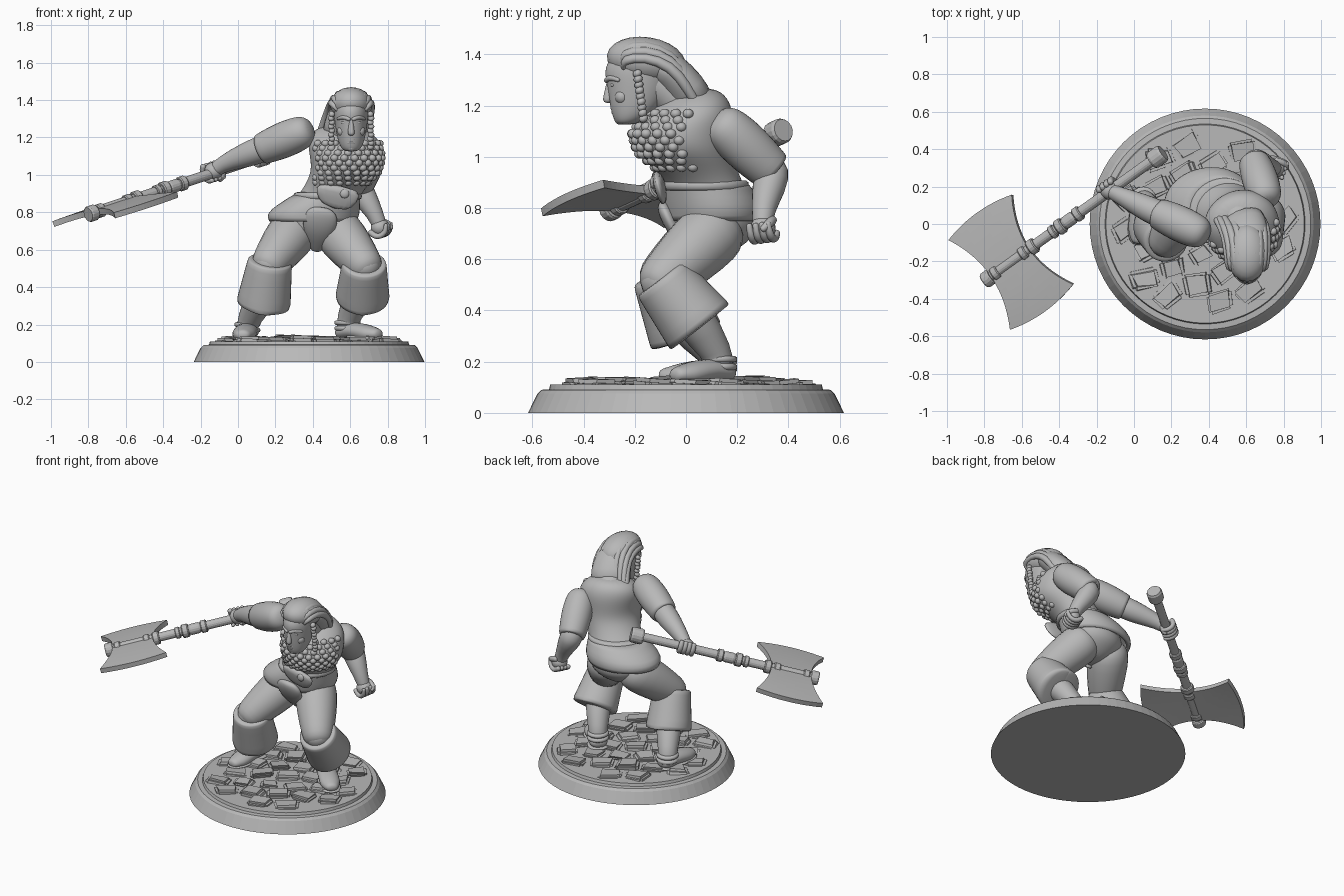
import bpy, bmesh, math, random
from mathutils import Vector, Matrix

random.seed(4)
if "Cube" in bpy.data.objects:
    bpy.data.objects.remove(bpy.data.objects["Cube"])

grey = bpy.data.materials.new("stone grey")
grey.use_nodes = True
grey.diffuse_color = (0.48, 0.48, 0.48, 1)
grey.node_tree.nodes["Principled BSDF"].inputs["Base Color"].default_value = (0.48, 0.48, 0.48, 1)


def finish(name, bm, smooth=True, sub=0):
    bmesh.ops.recalc_face_normals(bm, faces=bm.faces)
    me = bpy.data.meshes.new(name)
    bm.to_mesh(me)
    bm.free()
    me.materials.append(grey)
    for p in me.polygons:
        p.use_smooth = smooth
    ob = bpy.data.objects.new(name, me)
    bpy.context.collection.objects.link(ob)
    if sub:
        mod = ob.modifiers.new("smooth", 'SUBSURF')
        mod.levels = mod.render_levels = sub
    return ob


def loft(name, rings, n=16, sub=1, smooth=True, caps=True):
    """Skin rings given as (centre, half axis u, half axis v)."""
    bm = bmesh.new()
    loops = []
    for c, u, v in rings:
        angles = [2 * math.pi * i / n for i in range(n)]
        loops.append([bm.verts.new(Vector(c) + math.cos(a) * u + math.sin(a) * v) for a in angles])
    for a, b in zip(loops, loops[1:]):
        for i in range(n):
            bm.faces.new((a[i], a[(i + 1) % n], b[(i + 1) % n], b[i]))
    if caps:
        bm.faces.new(loops[0])
        bm.faces.new(loops[-1])
    return finish(name, bm, smooth, sub)


def tube(name, pts, radii, flat=1.0, rounded=True, n=12, sub=1, smooth=True):
    """Tapered limb along a path; flat squashes its second axis."""
    pts = [Vector(p) for p in pts]
    span = (pts[-1] - pts[0]).normalized()
    up = Vector((0, 1, 0)) if abs(span.z) > 0.75 else Vector((0, 0, 1))
    rings = []
    for i, (p, r) in enumerate(zip(pts, radii)):
        t = (pts[min(i + 1, len(pts) - 1)] - pts[max(i - 1, 0)]).normalized()
        u = t.cross(up).normalized()
        v = u.cross(t) * flat
        end = -1 if i == 0 else 1
        tip = [(p + t * r * s * end, u * r * w, v * r * w) for s, w in ((0.45, 0.85), (0.75, 0.45))]
        if rounded and i == 0:
            rings += tip[::-1]
        rings.append((p, u * r, v * r))
        if rounded and i == len(pts) - 1:
            rings += tip
    return loft(name, rings, n, sub, smooth)


def ball(name, c, size, tilt=0.0):
    bm = bmesh.new()
    m = Matrix.Translation(c) @ Matrix.Rotation(tilt, 4, 'X') @ Matrix.Diagonal((*size, 1))
    bmesh.ops.create_uvsphere(bm, u_segments=20, v_segments=12, radius=1, matrix=m)
    return finish(name, bm)


def stack(rows, yaw=0.0):
    """Horizontal rings from rows of (x, y, z, rx, ry)."""
    c, s = math.cos(yaw), math.sin(yaw)
    return [((x, y, z), Vector((c, s, 0)) * a, Vector((-s, c, 0)) * b) for x, y, z, a, b in rows]


# Round plinth
MID = 0.38
loft("plinth", stack([(MID, 0, z, r, r) for z, r in
     ((0, 0.617), (0.075, 0.58), (0.09, 0.565), (0.092, 0.535), (0.11, 0.53))]), 64, 0, False)

# Cobblestones in rough rotated rows
turn = Matrix.Rotation(0.4, 4, 'Z')
for i in range(-4, 5):
    for j in range(-4, 5):
        p = turn @ Vector((i * 0.165 + (j % 2) * 0.08, j * 0.14, 0))
        if p.length > 0.455:
            continue
        bm = bmesh.new()
        spin = Matrix.Rotation(0.4 + random.uniform(-0.35, 0.35), 4, 'Z')
        lean = Matrix.Rotation(random.uniform(-0.08, 0.08), 4, 'X')
        at = Matrix.Translation((p.x + MID, p.y, 0.106 + random.uniform(0, 0.012)))
        bmesh.ops.create_cube(bm, size=1, matrix=at @ spin @ lean @ Matrix.Diagonal((0.135, 0.11, 0.045, 1)))
        for v in bm.verts:
            v.co += Vector((random.uniform(-1, 1), random.uniform(-1, 1), random.uniform(-0.4, 0.4))) * 0.018
        bmesh.ops.bevel(bm, geom=bm.edges[:], offset=0.015, segments=2, affect='EDGES')
        finish("cobblestone", bm, False)

# Torso: hips, waist, twisted rib cage
torso_rows = [(0.42, 0.09, 0.61, 0.06, 0.06), (0.42, 0.10, 0.65, 0.13, 0.12), (0.42, 0.12, 0.71, 0.19, 0.17),
              (0.43, 0.11, 0.80, 0.20, 0.17), (0.48, 0.08, 0.88, 0.17, 0.15), (0.53, 0.04, 0.95, 0.17, 0.16),
              (0.58, -0.01, 1.02, 0.19, 0.195), (0.585, -0.02, 1.09, 0.20, 0.205),
              (0.57, 0.01, 1.17, 0.205, 0.175), (0.55, 0.04, 1.235, 0.16, 0.12), (0.55, 0.04, 1.27, 0.08, 0.07)]
loft("torso", stack(torso_rows, 0.3), 20, 2)

# Low scale armour over the chest
rib = torso_rows[4:10]
for k in range(9):
    z = 0.96 + k * 0.026
    lo = next(i for i in range(len(rib) - 1) if rib[i + 1][2] >= z)
    f = (z - rib[lo][2]) / (rib[lo + 1][2] - rib[lo][2])
    x, y, _, a, b = [q + (w - q) * f for q, w in zip(rib[lo], rib[lo + 1])]
    for j in range(9):
        ang = -math.pi * (0.08 + 0.84 * (j + 0.5 * (k % 2)) / 9) - 0.1
        px, py = math.cos(ang) * a * 0.93, math.sin(ang) * b * 0.93
        c, s = math.cos(0.3), math.sin(0.3)
        ball("armour_scale", (x + c * px - s * py, y + s * px + c * py, z), (0.021, 0.021, 0.019))

# Flared tunic hem, belt and belly panel
hem = loft("tunic_hem", stack([(0.48, 0.08, 0.90, 0.175, 0.16), (0.43, 0.10, 0.84, 0.225, 0.19),
           (0.40, 0.11, 0.79, 0.255, 0.20), (0.40, 0.11, 0.75, 0.235, 0.19)], 0.12), 24, 1, True, False)
solid = hem.modifiers.new("thickness", 'SOLIDIFY')
solid.thickness = 0.025
loft("belt", stack([(0.48, 0.075, z, r, r * 0.93) for z, r in
     ((0.865, 0.17), (0.87, 0.186), (0.905, 0.186), (0.91, 0.17))], 0.2), 24, 1)
tube("belly_panel", [(0.54, -0.12, 0.945), (0.53, -0.10, 0.88), (0.51, -0.085, 0.82)],
     [0.125, 0.12, 0.07], 0.2, False, 16)
ball("belt_stud", (0.57, -0.127, 0.90), (0.025, 0.014, 0.025))
tube("loincloth", [(0.44, -0.065, 0.76), (0.43, -0.03, 0.69), (0.42, 0.04, 0.61)], [0.10, 0.085, 0.035], 0.35)

# Legs: thigh, shin, turned-down boot cuff, foot
for side, hip, knee, low, ankle, toe in (
        ("right", (0.30, 0.10, 0.70), (0.17, -0.09, 0.53), (0.135, 0.0, 0.30), (0.05, 0.13, 0.22), (0.03, -0.04, 0.145)),
        ("left", (0.53, 0.10, 0.70), (0.675, -0.09, 0.52), (0.665, 0.055, 0.335), (0.585, 0.13, 0.23), (0.71, 0.0, 0.15))):
    hip, knee, low, ankle, toe = map(Vector, (hip, knee, low, ankle, toe))
    tube(side + "_thigh", [hip, hip.lerp(knee, 0.5), knee], [0.142, 0.13, 0.105])
    tube(side + "_shin", [knee, low.lerp(knee, 0.3), ankle, ankle - Vector((0, 0, 0.06))], [0.10, 0.095, 0.062, 0.06])
    axis = (low - knee).normalized()
    lip = low - axis * 0.012
    tube(side + "_boot_cuff", [knee - axis * 0.012, knee - axis * 0.01, knee, knee.lerp(low, 0.5), lip, low,
                               low + axis * 0.003, low - axis * 0.03],
         [0.09, 0.118, 0.122, 0.135, 0.148, 0.148, 0.125, 0.09], 1, False, 20)
    for drop in (0.02, 0.05):
        c = ankle - Vector((0, 0, drop))
        loft(side + "_ankle_strap", stack([(c.x, c.y, c.z + h, r, r) for h, r in
             ((-0.014, 0.06), (-0.01, 0.072), (0.01, 0.072), (0.014, 0.06))]), 16, 1)
    way = Vector((toe.x - ankle.x, toe.y - ankle.y, 0)).normalized()
    heel = Vector((ankle.x, ankle.y, 0.16)) + way * -0.015
    ball_of_foot = toe - way * 0.01
    tube(side + "_foot", [heel, heel.lerp(ball_of_foot, 0.4) + Vector((0, 0, 0.015)), ball_of_foot, toe + way * 0.03],
         [0.065, 0.065, 0.07, 0.05], 0.7)
    ground = Vector((0, 0, 0.124))
    tube(side + "_sole", [Vector((p.x, p.y, 0)) + ground for p in (heel, heel.lerp(toe, 0.5), toe, toe + way * 0.03)],
         [0.072, 0.066, 0.075, 0.058], 0.22)

# Arms: rounded shoulder, sleeve, forearm, closed hand
for side, sh, el, wr, hand, curl in (
        ("right", (0.335, -0.04, 1.225), (0.12, 0.06, 1.135), (-0.08, 0.155, 1.06), (-0.13, 0.18, 1.02), (0.80, 0.57, 0.26)),
        ("left", (0.70, 0.16, 1.11), (0.64, 0.34, 0.94), (0.735, 0.30, 0.79), (0.76, 0.30, 0.72), (0.3, 0.9, 0.1))):
    sh, el, wr, hand, curl = map(Vector, (sh, el, wr, hand, curl))
    tube(side + "_sleeve", [sh, sh.lerp(el, 0.3), sh.lerp(el, 0.65), sh.lerp(el, 0.94), el, el.lerp(sh, 0.03)],
         [0.093, 0.1, 0.096, 0.086, 0.084, 0.06], 1, True, 16)
    tube(side + "_forearm", [sh.lerp(el, 0.8), el, el.lerp(wr, 0.4), wr, hand], [0.07, 0.076, 0.07, 0.046, 0.04])
    ball(side + "_palm", hand, (0.05, 0.05, 0.048))
    curl.normalize()
    out = hand - wr
    out = (out - curl * out.dot(curl)).normalized()
    side_dir = curl.cross(out)
    for k in range(4):
        base = hand + curl * (k - 1.5) * 0.026
        path = [base + (out * math.sin(a) + side_dir * math.cos(a)) * 0.048 for a in (0.2, 0.9, 1.6, 2.4, 3.1)]
        tube(side + "_finger", path, [0.018, 0.019, 0.018, 0.017, 0.014], n=8)
    tube(side + "_thumb", [hand - out * 0.03 + curl * 0.04, hand + side_dir * -0.045 + curl * 0.04,
                           hand + out * 0.02 + side_dir * -0.05 + curl * 0.02], [0.02, 0.02, 0.015], n=8)

# Neck and head
HX = 0.605
tube("neck", [(0.56, 0.03, 1.18), (0.58, -0.05, 1.24), (HX, -0.14, 1.30)], [0.12, 0.09, 0.08])
loft("head", stack([(HX, -0.235, 1.125, 0.03, 0.03), (HX, -0.225, 1.14, 0.052, 0.055), (HX, -0.205, 1.175, 0.07, 0.088),
                    (HX, -0.19, 1.24, 0.083, 0.115), (HX, -0.185, 1.29, 0.09, 0.125), (HX, -0.18, 1.34, 0.094, 0.143),
                    (HX, -0.17, 1.40, 0.088, 0.12), (HX, -0.16, 1.445, 0.05, 0.06)]), 20, 2)
tube("nose", [(HX, -0.298, 1.30), (HX, -0.303, 1.26), (HX, -0.306, 1.225)], [0.01, 0.015, 0.02], n=10)
for s in (-1, 1):
    tube("brow", [(HX + s * 0.012, -0.31, 1.298), (HX + s * 0.04, -0.298, 1.312), (HX + s * 0.07, -0.265, 1.30)],
         [0.012, 0.014, 0.009], n=8)
    ball("eye", (HX + s * 0.035, -0.284, 1.28), (0.018, 0.012, 0.009))
    ball("cheek", (HX + s * 0.045, -0.25, 1.235), (0.03, 0.028, 0.03))
for z, y in ((1.19, -0.279), (1.172, -0.275)):
    ball("lip", (HX, y, z), (0.028, 0.016, 0.009))
ball("chin", (HX, -0.255, 1.145), (0.027, 0.024, 0.02))

# Hair: cap, long mass down the back, locks and braids
ball("hair_cap", (HX, -0.155, 1.375), (0.112, 0.155, 0.092), -0.15)
tube("hair_back", [(HX, -0.13, 1.37), (HX, -0.07, 1.345), (0.585, -0.015, 1.27), (0.56, 0.03, 1.20)],
     [0.105, 0.122, 0.132, 0.135], 0.65, False, 16)
for k in range(-4, 5):
    a = k * 0.33
    sx, cz = math.sin(a), math.cos(a)
    fall = [(HX + sx * w - drift, y, base + cz * h) for w, y, base, h, drift in
            ((0.075, -0.29 + 0.05 * abs(sx), 1.335, 0.055, 0), (0.103, -0.25, 1.36, 0.08, 0),
             (0.108, -0.16, 1.37, 0.088, 0), (0.116, -0.06, 1.335, 0.083, 0.005),
             (0.125, 0.0, 1.26, 0.075, 0.025), (0.125, 0.04, 1.195, 0.05, 0.05))]
    tube("hair_lock", fall, [0.014, 0.022, 0.022, 0.024, 0.024, 0.02], n=8)
for s in (-1, 1):
    for k in range(9):
        ball("braid_knot", (HX + s * (0.103 + 0.004 * (k % 2)), -0.19 + 0.003 * k, 1.325 - k * 0.022),
             (0.017, 0.018, 0.015), 0.5)

# Axe: shaft with grips, pommel, collars and double blade
start, end = Vector((0.14, 0.37, 1.10)), Vector((-0.80, -0.305, 0.79))
d = (end - start).normalized()
p = Vector((-0.58, 0.81, -0.085))
p = (p - d * p.dot(d)).normalized()
nrm = d.cross(p)
centre = Vector((-0.66, -0.205, 0.835))


def collar(name, at, half, r):
    c = centre + d * at
    tube(name, [c - d * half, c - d * half * 0.7, c + d * half * 0.7, c + d * half],
         [r * 0.88, r, r, r * 0.88], 1, False, 16, 0, False)


tube("axe_shaft", [start, end], [0.028, 0.028], 1, False, 16, 0, False)
length = (start - centre).length
collar("pommel", 0.02 - length, 0.04, 0.05)
for at, half, r in ((-0.46, 0.02, 0.04), (-0.40, 0.035, 0.035), (-0.34, 0.022, 0.043), (-0.29, 0.015, 0.037),
                    (-0.15, 0.022, 0.042), (-0.09, 0.02, 0.038), (0.10, 0.02, 0.038), (0.155, 0.025, 0.044)):
    collar("axe_collar", at, half, r)

bm = bmesh.new()
cols, rows = 12, 20
grid = []
for i in range(rows + 1):
    t = 2 * i / rows - 1
    line = []
    for j in range(cols + 1):
        s = 2 * j / cols - 1
        u = s * (0.13 + 0.085 * t * t)
        v = t * (0.29 + 0.03 * (1 - s * s))
        line.append(bm.verts.new(centre + d * u + p * v + nrm * 0.02 * t * t))
    grid.append(line)
for a, b in zip(grid, grid[1:]):
    for j in range(cols):
        bm.faces.new((a[j], a[j + 1], b[j + 1], b[j]))
blade = finish("axe_blade", bm, False)
solid = blade.modifiers.new("thickness", 'SOLIDIFY')
solid.thickness, solid.offset = 0.032, 0
